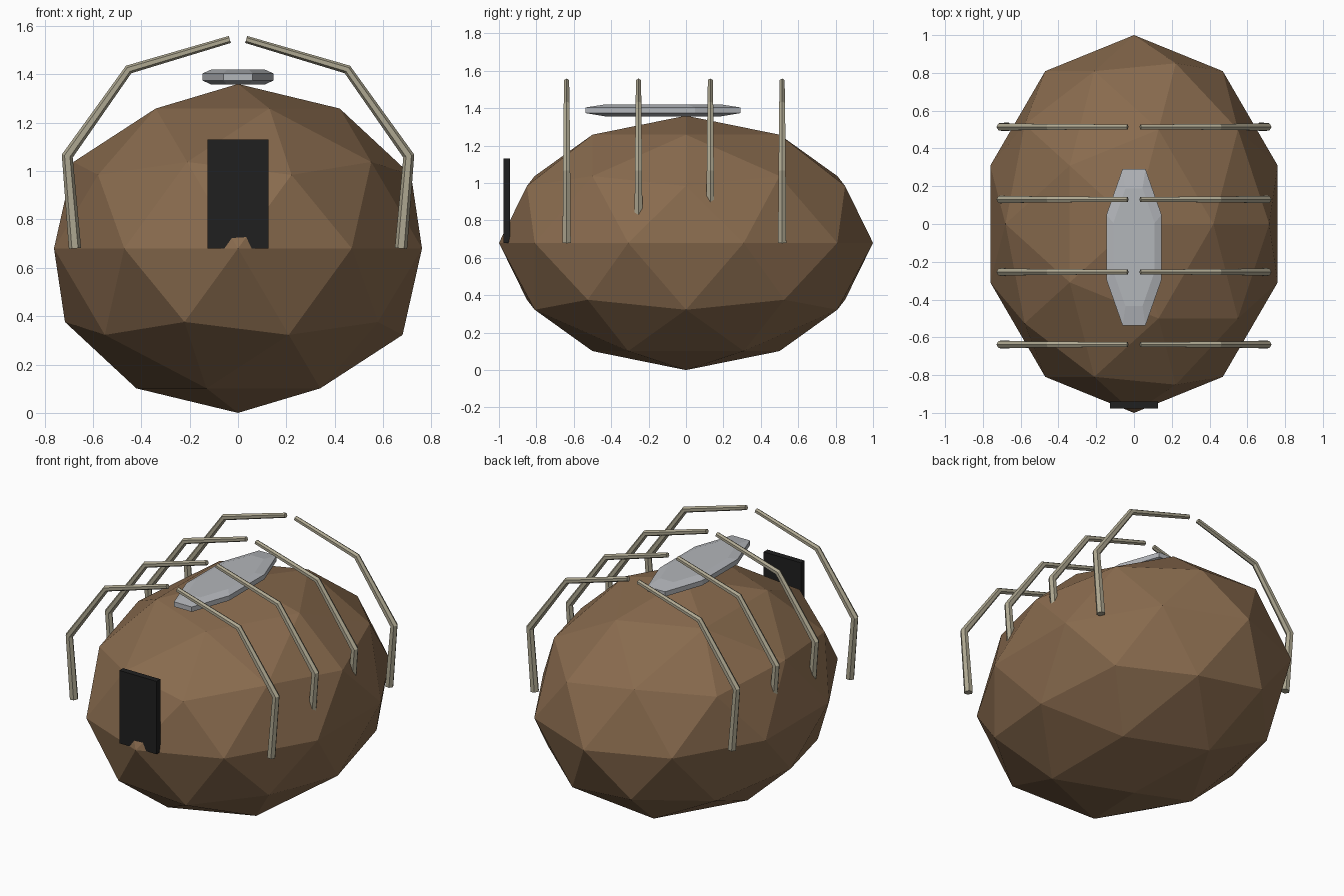
import bpy, bmesh, math
from mathutils import Vector

cube = bpy.data.objects.get("Cube")
if cube:
    bpy.data.objects.remove(cube, do_unlink=True)


def material(name, rgb):
    m = bpy.data.materials.new(name)
    m.use_nodes = True
    m.diffuse_color = (*rgb, 1)
    bsdf = next(n for n in m.node_tree.nodes if n.type == 'BSDF_PRINCIPLED')
    bsdf.inputs["Base Color"].default_value = (*rgb, 1)
    return m


BROWN = material("earth_brown", (0.25, 0.147, 0.076))
BONE = material("pale_bone", (0.42, 0.385, 0.28))
GREY = material("light_grey", (0.45, 0.465, 0.49))
BLACK = material("black", (0.014, 0.014, 0.014))


def add_object(name, bm, mat):
    bmesh.ops.recalc_face_normals(bm, faces=bm.faces)
    mesh = bpy.data.meshes.new(name)
    bm.to_mesh(mesh)
    bm.free()
    mesh.materials.append(mat)
    obj = bpy.data.objects.new(name, mesh)
    bpy.context.collection.objects.link(obj)
    return obj


def skin_rings(name, rings, mat):
    """Join a list of equal rings of points into a capped solid."""
    bm = bmesh.new()
    loops = [[bm.verts.new(p) for p in ring] for ring in rings]
    n = len(loops[0])
    for a, b in zip(loops, loops[1:]):
        for i in range(n):
            j = (i + 1) % n
            bm.faces.new((a[i], a[j], b[j], b[i]))
    bm.faces.new(loops[0])
    bm.faces.new(loops[-1])
    return add_object(name, bm, mat)


# Faceted egg-shaped body
bm = bmesh.new()
bmesh.ops.create_icosphere(bm, subdivisions=2, radius=1)
bmesh.ops.scale(bm, vec=(0.8, 1.0, 0.68), verts=bm.verts)
bmesh.ops.translate(bm, vec=(0, 0, 0.68), verts=bm.verts)
add_object("body", bm, BROWN)

# Door slab on the front
bm = bmesh.new()
bmesh.ops.create_cube(bm, size=1)
bmesh.ops.scale(bm, vec=(0.254, 0.037, 0.45), verts=bm.verts)
bmesh.ops.translate(bm, vec=(0, -0.9585, 0.905), verts=bm.verts)
add_object("door", bm, BLACK)

# Chamfered eight-sided plate on the roof
angles = [math.radians(22.5 + 45 * i) for i in range(8)]
profile = [(0.75, 1.357), (1, 1.374), (1, 1.404), (0.75, 1.42)]
skin_rings("roof_plate",
           [[(0.158 * s * math.cos(a), -0.123 + 0.449 * s * math.sin(a), z)
             for a in angles] for s, z in profile], GREY)

# Four pairs of bent, tapering six-sided ribs
PATH = [Vector(p) for p in ((0.674, 0.68), (0.706, 1.062), (0.452, 1.42), (0.034, 1.544))]
RADII = (0.0255, 0.022, 0.018, 0.015)


def rib_rings(side, y):
    dirs = [(b - a).normalized() for a, b in zip(PATH, PATH[1:])]
    rings = []
    for i, (p, r) in enumerate(zip(PATH, RADII)):
        d0, d1 = dirs[max(i - 1, 0)], dirs[min(i, len(dirs) - 1)]
        t = (d0 + d1).normalized()
        n = Vector((t.y, -t.x)) / t.dot(d0)
        ring = []
        for k in range(6):
            a = k * math.pi / 3
            q = p + n * r * math.cos(a)
            ring.append((side * q.x, y + r * math.sin(a), q.y))
        rings.append(ring)
    return rings


for side, label in ((1, "left"), (-1, "right")):
    for i in range(4):
        skin_rings(f"rib_{label}_{i + 1}", rib_rings(side, -0.638 + 0.384 * i), BONE)
